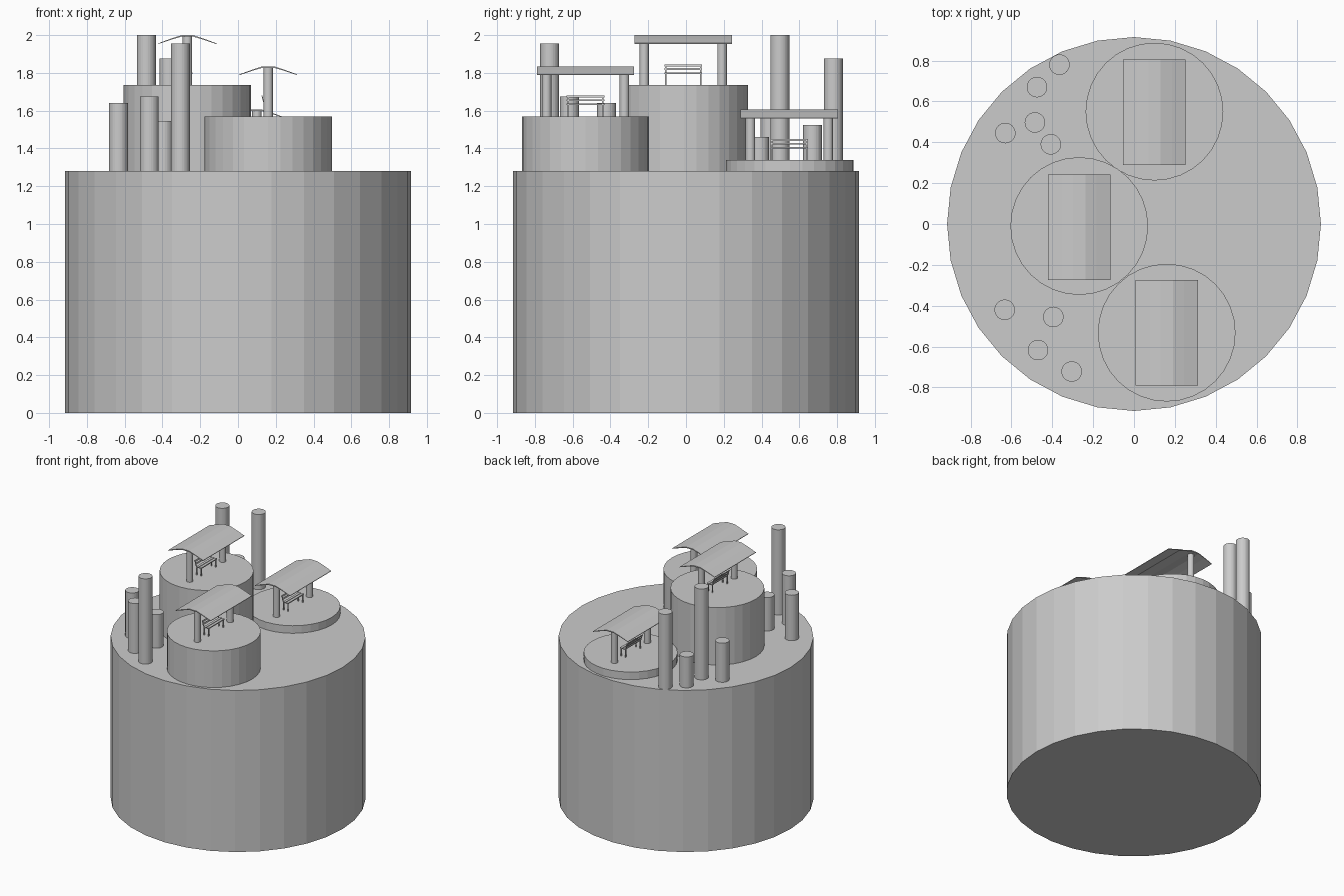
import bpy, bmesh
from mathutils import Vector

if "Cube" in bpy.data.objects:
    bpy.data.objects.remove(bpy.data.objects["Cube"])


def mesh_object(name, bm):
    bmesh.ops.recalc_face_normals(bm, faces=bm.faces)
    me = bpy.data.meshes.new(name)
    bm.to_mesh(me)
    bm.free()
    ob = bpy.data.objects.new(name, me)
    bpy.context.collection.objects.link(ob)
    return ob


def cylinder(name, x, y, r, z0, z1, sides=32):
    bpy.ops.mesh.primitive_cylinder_add(vertices=sides, radius=r, depth=z1 - z0,
                                        location=(x, y, (z0 + z1) / 2))
    bpy.context.object.name = name


def extrude_y(name, profile, x, z, y0, y1):
    """Extrude an x-z outline along y."""
    bm = bmesh.new()
    face = bm.faces.new([bm.verts.new((x + px, y0, z + pz)) for px, pz in profile])
    res = bmesh.ops.extrude_face_region(bm, geom=[face])
    verts = [g for g in res["geom"] if isinstance(g, bmesh.types.BMVert)]
    bmesh.ops.translate(bm, verts=verts, vec=Vector((0, y1 - y0, 0)))
    return mesh_object(name, bm)


def rect(x0, x1, z0, z1, lean=0):
    return [(x0, z0), (x1, z0), (x1 + lean, z1), (x0 + lean, z1)]


# Curved thin canopy outline
upper = [(-.153, .222), (-.085, .247), (-.03, .265), (.03, .265), (.085, .247), (.153, .222)]
lower = [(.153, .218), (.085, .241), (.03, .257), (-.03, .257), (-.085, .241), (-.153, .218)]
canopy = upper + lower


def shelter(tag, x, y, z):
    extrude_y(tag + "_roof", canopy, x, z, y - .258, y + .258)
    for side, s in (("front", -1), ("back", 1)):
        cylinder(f"{tag}_{side}_post", x, y + s * .206, .025, z, z + .261)
        # Bench frame: legs and leaning back support
        ys = y + s * .092
        for k, lx in enumerate((-.018, .02)):
            extrude_y(f"{tag}_{side}_leg_{k}", rect(lx - .003, lx + .003, 0, .062),
                      x, z, ys - .004, ys + .004)
        extrude_y(f"{tag}_{side}_back_support", rect(-.022, -.018, .06, .11, -.014),
                  x, z, ys - .004, ys + .004)
    # Bench seat and back slats
    for k, sx in enumerate((-.019, .006)):
        extrude_y(f"{tag}_seat_slat_{k}", rect(sx, sx + .02, .06, .068), x, z, y - .1, y + .1)
    for k, (sx, sz) in enumerate(((-.027, .08), (-.033, .1))):
        extrude_y(f"{tag}_back_slat_{k}", rect(sx, sx + .005, sz, sz + .01, -.003),
                  x, z, y - .1, y + .1)


# Main drum
cylinder("base_drum", 0, 0, .915, 0, 1.28)

# Round platforms, each with a shelter and bench
for tag, x, y, top, sy in (("low", .10, .55, 1.34, .547),
                           ("high", -.268, -.01, 1.735, -.015),
                           ("middle", .16, -.532, 1.57, -.532)):
    cylinder(tag + "_platform", x, y, .337, 1.28, top)
    shelter(tag, x, sy, top)

# Standing pillars
pillars = [(-.365, .78, 1.875), (-.475, .67, 1.525), (-.485, .497, 2.0),
           (-.63, .445, 1.59), (-.407, .39, 1.46), (-.633, -.42, 1.64),
           (-.395, -.455, 1.545), (-.47, -.617, 1.675), (-.305, -.722, 1.955)]
for i, (x, y, top) in enumerate(pillars):
    cylinder(f"pillar_{i}", x, y, .05, 1.28, top)
